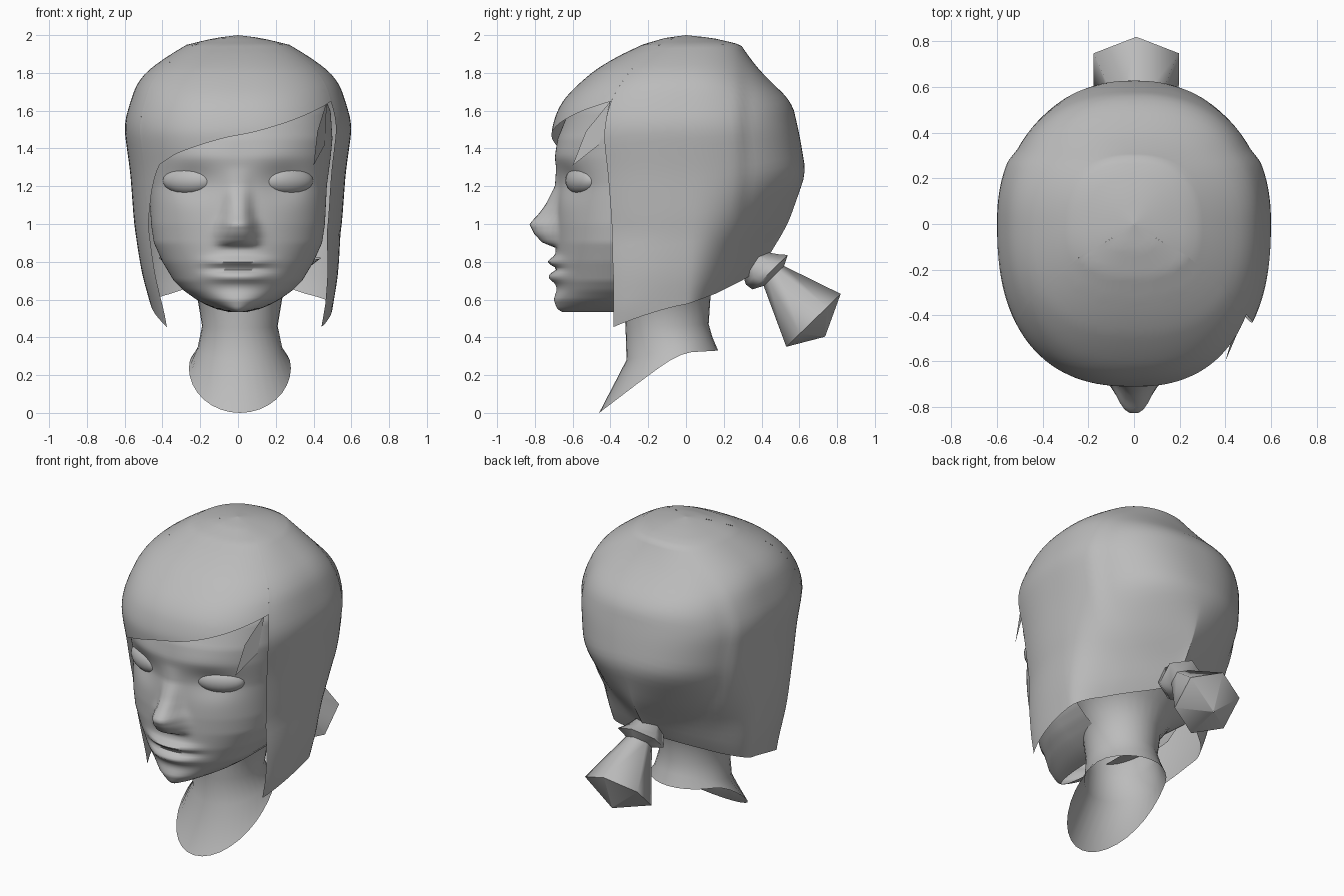
import bpy, math
from math import sin, cos, radians, exp

if "Cube" in bpy.data.objects:
    bpy.data.objects.remove(bpy.data.objects["Cube"])

grey = bpy.data.materials.new("plain grey")
grey.diffuse_color = (0.5, 0.5, 0.5, 1)
grey.use_nodes = True
grey.node_tree.nodes["Principled BSDF"].inputs["Base Color"].default_value = grey.diffuse_color


def lerp(table, v):
    """Piecewise linear lookup: rows of (key, a, b, ...)."""
    if v <= table[0][0]:
        return table[0][1:]
    for p, q in zip(table, table[1:]):
        if v <= q[0]:
            k = (v - p[0]) / (q[0] - p[0])
            return tuple(a + (b - a) * k for a, b in zip(p[1:], q[1:]))
    return table[-1][1:]


def smooth(table, v, s):
    """Lookup averaged over a small window, to round the corners."""
    got = [lerp(table, v + s * k) for k in (-1, -.5, 0, .5, 1)]
    return tuple(sum(c) / 5 for c in zip(*got))


def build(name, verts, faces, angle=45):
    me = bpy.data.meshes.new(name)
    me.from_pydata(verts, [], faces)
    me.update()
    ob = bpy.data.objects.new(name, me)
    bpy.context.collection.objects.link(ob)
    me.materials.append(grey)
    bpy.ops.object.select_all(action='DESELECT')
    ob.select_set(True)
    bpy.context.view_layer.objects.active = ob
    bpy.ops.object.shade_smooth_by_angle(angle=radians(angle))
    return ob


def sheet(name, rows, closed=False, angle=45):
    """Skin a list of equally long point rows."""
    n = len(rows[0])
    faces = []
    for i in range(len(rows) - 1):
        for j in range(n if closed else n - 1):
            k = (j + 1) % n
            faces.append((i * n + j, i * n + k, (i + 1) * n + k, (i + 1) * n + j))
    return build(name, [p for r in rows for p in r], faces, angle)


def bump(v, c, s, power=2):
    return exp(-abs((v - c) / s) ** power)


# Face: half width and front depth by height, plus nose, lips, brow, sockets
FACE = [(.535, .05, .655), (.548, .11, .68), (.57, .165, .69), (.6, .22, .70), (.65, .29, .685),
        (.7, .34, .685), (.8, .40, .69), (.9, .445, .69), (1.0, .46, .69),
        (1.2, .47, .68), (1.35, .49, .69), (1.45, .50, .68), (1.6, .49, .62), (1.75, .42, .5)]
NOSE = [(.875, 0, .09), (.9, .07, .095), (.95, .115, .095), (1.0, .14, .085), (1.05, .095, .07),
        (1.1, .06, .065), (1.2, .015, .06), (1.3, 0, .06)]


def face_point(phi, z):
    w, f = lerp(FACE, z)
    x = w * sin(phi)
    d = (f - .3) * max(0, cos(phi))
    nose, spread = lerp(NOSE, z)
    d += nose * bump(x, 0, spread, 3)
    lips = bump(z, .72, .03) + bump(z, .80, .025) - .3 * bump(z, .762, .012)
    d += .042 * lips * bump(x, 0, .16, 3)
    d -= .035 * bump(abs(x), .25, .13) * bump(z, 1.22, .09)
    d += .012 * bump(z, 1.36, .07) * bump(abs(x), .2, .18)
    return (x, -.3 - d, z)


face_rows = []
for i in range(80):
    z = .535 + 1.215 * (i / 79) ** 1.15
    row = [face_point(radians(-90 + 2.5 * j), z) for j in range(73)]
    a, b = row[0], row[-1]
    face_rows.append([(a[0], -.1, z)] + row + [(b[0], -.1, z)])
sheet("face", face_rows, angle=70)

# Eyes
for side, label in ((-1, "left_eye"), (1, "right_eye")):
    bpy.ops.mesh.primitive_uv_sphere_add(segments=24, ring_count=14, radius=1,
                                         location=(side * .26, -.55, 1.23),
                                         rotation=(0, 0, side * radians(25)))
    eye = bpy.context.object
    eye.name = label
    eye.scale = (.148, .07, .075)
    eye.data.materials.append(grey)
    bpy.ops.object.shade_smooth_by_angle(angle=radians(60))

# Neck: rings of (half width, front y, front z, back y, back z), open slanted hem
NECK = [(.43, -.36, .80, .30, .84), (.30, -.34, .70, .18, .74), (.225, -.33, .60, .13, .62),
        (.20, -.32, .45, .12, .47), (.225, -.315, .28, .14, .40)]
HEM = [(-.46, 0), (-.25, .16), (-.1, .27), (0, .32), (.17, .33)]
neck_rows = []
for w, fy, fz, by, bz in NECK + [(.27, -.46, 0, .17, .33)]:
    ring = []
    for j in range(32):
        a = 2 * math.pi * j / 32
        k = (1 - cos(a)) / 2
        y = fy + (by - fy) * k
        z = fz + (bz - fz) * k if w != .27 else lerp(HEM, y)[0]
        ring.append((.01 + w * sin(a), y, z))
    neck_rows.append(ring)
sheet("neck", neck_rows, closed=True)

# Hair shell: half width, front and back depth by height
HAIR = [(.45, .43, .63, .15), (.6, .47, .63, .25), (.7, .50, .63, .35), (.8, .52, .64, .42),
        (1.0, .55, .645, .54), (1.27, .57, .68, .635), (1.45, .595, .715, .605),
        (1.52, .605, .71, .59), (1.65, .57, .66, .56), (1.77, .525, .54, .43),
        (1.86, .42, .42, .35), (1.95, .27, .23, .29), (1.985, .12, .11, .14), (2.0, 0, 0, 0)]
# Pinch of the back half towards the ponytail
PINCH = [(.6, 1.8), (.8, 2.8), (1.0, 1.8), (1.2, .95), (1.45, .87)]


def hair_point(deg, z):
    w, f, b = lerp(HAIR, z) if z > 1.9 else smooth(HAIR, z, .05)
    s, c = sin(radians(deg)), cos(radians(deg))
    if s > 0:  # right lock hangs straighter
        w += .075 * min(1, max(0, (.95 - z) / .4)) * min(1, max(0, c + .5))
    power = .82 if c > 0 else smooth(PINCH, z, .08)[0]
    x = w * math.copysign(abs(s) ** power, s)
    y = -(f * c ** .82 if c > 0 else -b * abs(c) ** .87)
    x *= 1 - .035 * min(1, max(0, (y - .27) / .06))  # tied-back section sits lower
    return (x, y, z)


def hair_sheet(name, start, stop, step, hem):
    cols = [start + step * j for j in range(round((stop - start) / step) + 1)]
    rows = []
    for i in range(41):
        t = (i / 40) ** 1.6
        rows.append([hair_point(d, 2 - (2 - hem(d)) * t) for d in cols])
    sheet(name, rows, angle=65)


# Swept fringe, then the sides and back
FRINGE = [(-57, 1.0), (-50, 1.2), (-43, 1.31), (-30, 1.37), (0, 1.47), (40, 1.60), (57, 1.65)]
SIDES = [(57, .455), (90, .575), (120, .63), (150, .71), (180, .79)]
hair_sheet("hair_fringe", -57, 57, 3, lambda d: lerp(FRINGE, d)[0])
hair_sheet("hair_sides_and_back", 57, 303, 3, lambda d: lerp(SIDES, min(d, 360 - d))[0])

# Loose strand at the right temple
build("temple_strand", [(.47, -.40, 1.65), (.42, -.53, 1.49), (.40, -.60, 1.31), (.46, -.46, 1.42)],
      [(0, 1, 2, 3)])

# Ponytail: six-sided rings (centre y, centre z, radius, half width) along a slanted axis
rows = []
for cy, cz, r, rx in [(.33, .82, .06, .07), (.40, .76, .115, .12), (.445, .745, .13, .15),
                      (.465, .725, .075, .085), (.675, .49, .20, .215), (.735, .405, .004, .004)]:
    rows.append([(.01 + rx * sin(math.pi * j / 3), cy + .72 * r * cos(math.pi * j / 3),
                  cz + .70 * r * cos(math.pi * j / 3)) for j in range(6)])
sheet("ponytail", rows, closed=True, angle=75)
